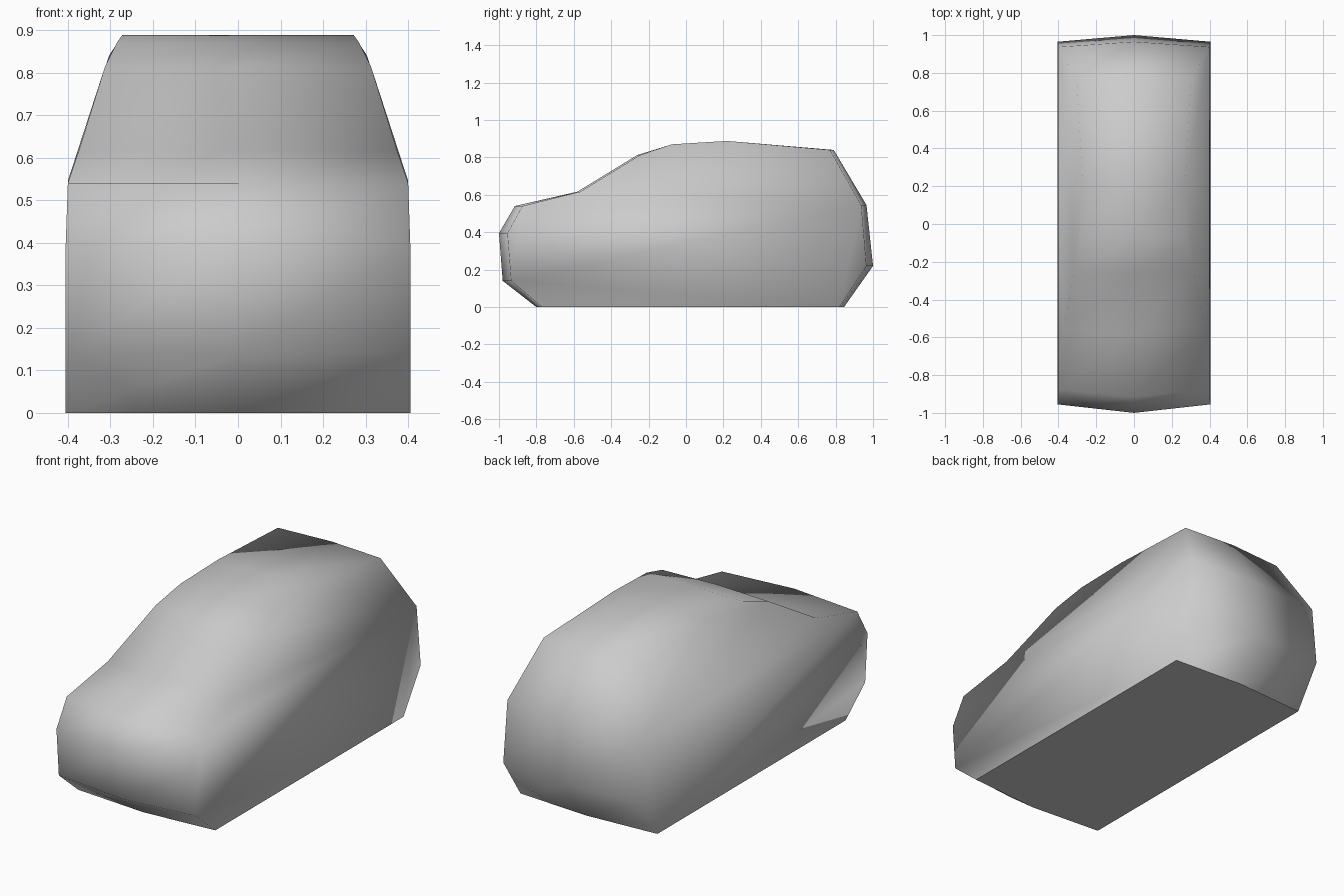
import bpy
import bmesh

cube = bpy.data.objects.get("Cube")
if cube:
    bpy.data.objects.remove(cube, do_unlink=True)

# Body paint
paint = bpy.data.materials.new("light_grey")
paint.use_nodes = True
grey = (0.6, 0.6, 0.6, 1)
paint.diffuse_color = grey
paint.node_tree.nodes["Principled BSDF"].inputs["Base Color"].default_value = grey

# Stations around the body: centre y, edge y, height, half width
stations = [
    (-0.80, -0.77, 0.00, 0.405),   # front sill
    (-0.98, -0.935, 0.14, 0.405),
    (-1.00, -0.955, 0.395, 0.405),  # nose
    (-0.915, -0.875, 0.54, 0.40),
    (-0.58, -0.565, 0.617, 0.374),  # windscreen base
    (-0.26, -0.245, 0.813, 0.313),
    (-0.075, -0.075, 0.87, 0.285),
    (0.22, 0.22, 0.888, 0.272),    # roof peak
    (0.79, 0.77, 0.84, 0.303),
    (0.965, 0.937, 0.545, 0.40),   # rear beltline
    (1.00, 0.965, 0.22, 0.405),
    (0.845, 0.82, 0.00, 0.405),    # rear sill
]
BELT_FRONT, BELT_REAR = 4, 9

bm = bmesh.new()
right = [bm.verts.new((-w, ye, z)) for yc, ye, z, w in stations]
middle = [bm.verts.new((0, yc, z)) for yc, ye, z, w in stations]
left = [bm.verts.new((w, ye, z)) for yc, ye, z, w in stations]

# Skin over nose, bonnet, windscreen, roof and tail
for a, b in ((right, middle), (middle, left)):
    for i in range(len(stations) - 1):
        bm.faces.new((a[i], b[i], b[i + 1], a[i + 1]))

# Sides, split along the beltline into cabin and lower panel
for side in (right, left):
    bm.faces.new(side[BELT_FRONT:BELT_REAR + 1])
    bm.faces.new(side[:BELT_FRONT + 1] + side[BELT_REAR:])

# Flat underside
floor = bm.faces.new((right[0], middle[0], left[0], left[-1], middle[-1], right[-1]))
bmesh.ops.recalc_face_normals(bm, faces=bm.faces[:])

# Smooth everywhere except around the underside
for face in bm.faces:
    face.smooth = True
for edge in floor.edges:
    edge.smooth = False

mesh = bpy.data.meshes.new("car_body")
bm.to_mesh(mesh)
bm.free()
mesh.materials.append(paint)
body = bpy.data.objects.new("car_body", mesh)
bpy.context.collection.objects.link(body)
